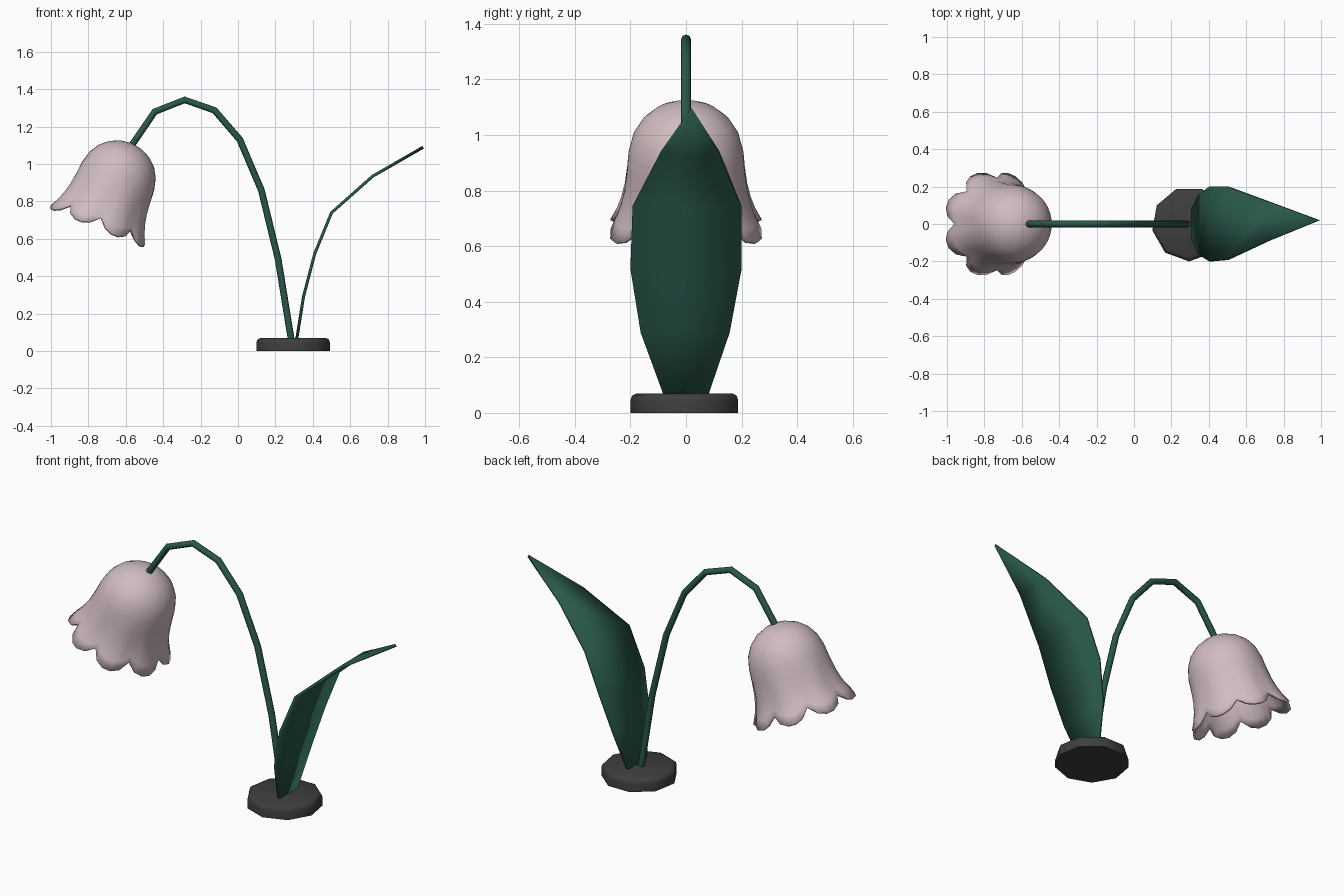
import bpy, bmesh, math
from mathutils import Vector

if "Cube" in bpy.data.objects:
    bpy.data.objects.remove(bpy.data.objects["Cube"])


def material(name, rgb):
    m = bpy.data.materials.new(name)
    m.diffuse_color = (*rgb, 1)
    m.use_nodes = True
    m.node_tree.nodes["Principled BSDF"].inputs["Base Color"].default_value = m.diffuse_color
    return m


GREEN = material("green", (0.022, 0.098, 0.069))
PINK = material("pale_pink", (0.63, 0.50, 0.53))
DARK = material("dark_grey", (0.048, 0.048, 0.048))


def finish(ob, mat, angle):
    ob.data.materials.append(mat)
    bpy.ops.object.select_all(action='DESELECT')
    bpy.context.view_layer.objects.active = ob
    ob.select_set(True)
    bpy.ops.object.shade_smooth_by_angle(angle=math.radians(angle))
    return ob


def from_bmesh(name, bm):
    bmesh.ops.recalc_face_normals(bm, faces=bm.faces)
    me = bpy.data.meshes.new(name)
    bm.to_mesh(me)
    bm.free()
    ob = bpy.data.objects.new(name, me)
    bpy.context.collection.objects.link(ob)
    return ob


def thicken(ob, amount, offset):
    s = ob.modifiers.new("thickness", 'SOLIDIFY')
    s.thickness, s.offset = amount, offset


def bridge(bm, rings):
    n = len(rings[0])
    for a, b in zip(rings, rings[1:]):
        for i in range(n):
            j = (i + 1) % n
            bm.faces.new((a[i], a[j], b[j], b[i]))


# base: nine-sided disc with a rounded top edge
bm = bmesh.new()
rings = []
for r, z in [(0.2, 0), (0.2, 0.045), (0.194, 0.062), (0.178, 0.07)]:
    angs = [-math.pi / 2 + math.tau * i / 9 for i in range(9)]
    rings.append([bm.verts.new((0.295 + r * math.cos(a), r * math.sin(a), z)) for a in angs])
bridge(bm, rings)
bm.faces.new(rings[0])
bm.faces.new(rings[-1])
finish(from_bmesh("base", bm), DARK, 50)

# stem: arching tube
path = [(0.288, 0.04), (0.215, 0.49), (0.125, 0.86), (0.01, 1.13),
        (-0.125, 1.287), (-0.285, 1.343), (-0.445, 1.28), (-0.575, 1.09)]
cu = bpy.data.curves.new("stem", 'CURVE')
cu.dimensions = '3D'
cu.bevel_depth = 0.018
cu.bevel_resolution = 2
cu.use_fill_caps = True
sp = cu.splines.new('POLY')
sp.points.add(len(path) - 1)
for p, (x, z) in zip(sp.points, path):
    p.co = (x, 0, z, 1)
stem = bpy.data.objects.new("stem", cu)
bpy.context.collection.objects.link(stem)
bpy.context.view_layer.objects.active = stem
stem.select_set(True)
bpy.ops.object.convert(target='MESH')
finish(bpy.context.view_layer.objects.active, GREEN, 50)

# leaf: strip of cross rows (x, z, y min, y max) closing to a tip
rows = [(0.312, 0.05, -0.075, 0.075), (0.35, 0.29, -0.163, 0.157), (0.41, 0.52, -0.2, 0.2),
        (0.5, 0.74, -0.192, 0.2), (0.72, 0.935, -0.09, 0.12)]
bm = bmesh.new()
pairs = [(bm.verts.new((x, a, z)), bm.verts.new((x, b, z))) for x, z, a, b in rows]
for (a, b), (c, d) in zip(pairs, pairs[1:]):
    bm.faces.new((a, b, d, c))
tip = bm.verts.new((0.99, 0.02, 1.09))
bm.faces.new((*pairs[-1], tip))
leaf = finish(from_bmesh("leaf", bm), GREEN, 40)
thicken(leaf, 0.016, 0)

# flower bell: lathe profile (depth, radius) with eight scalloped lobes at the rim
profile = [(0.01, 0.06), (0.035, 0.115), (0.075, 0.16), (0.125, 0.19), (0.19, 0.207),
           (0.26, 0.215), (0.33, 0.226), (0.39, 0.242), (0.44, 0.262), (0.49, 0.288)]
LOBES, SEG = 8, 40
bm = bmesh.new()
rings = []
for t, r in profile:
    w = max(0, (t - 0.2) / 0.29) ** 1.5
    ring = []
    for i in range(SEG):
        a = math.tau * i / SEG
        gap = w * (1 - abs(math.sin(LOBES / 2 * a)) ** 0.7)
        rr = r * (1 - 0.14 * gap)
        ring.append(bm.verts.new((rr * math.cos(a), rr * math.sin(a), -t + 0.06 * gap)))
    rings.append(ring)
bridge(bm, rings)
top = bm.verts.new((0, 0, 0))
for i in range(SEG):
    bm.faces.new((rings[0][i], rings[0][(i + 1) % SEG], top))
bell = finish(from_bmesh("flower_bell", bm), PINK, 50)
thicken(bell, 0.014, -1)
bell.location = Vector((-0.567, 0, 1.112))
bell.rotation_euler = (0, math.radians(22.6), 0)
